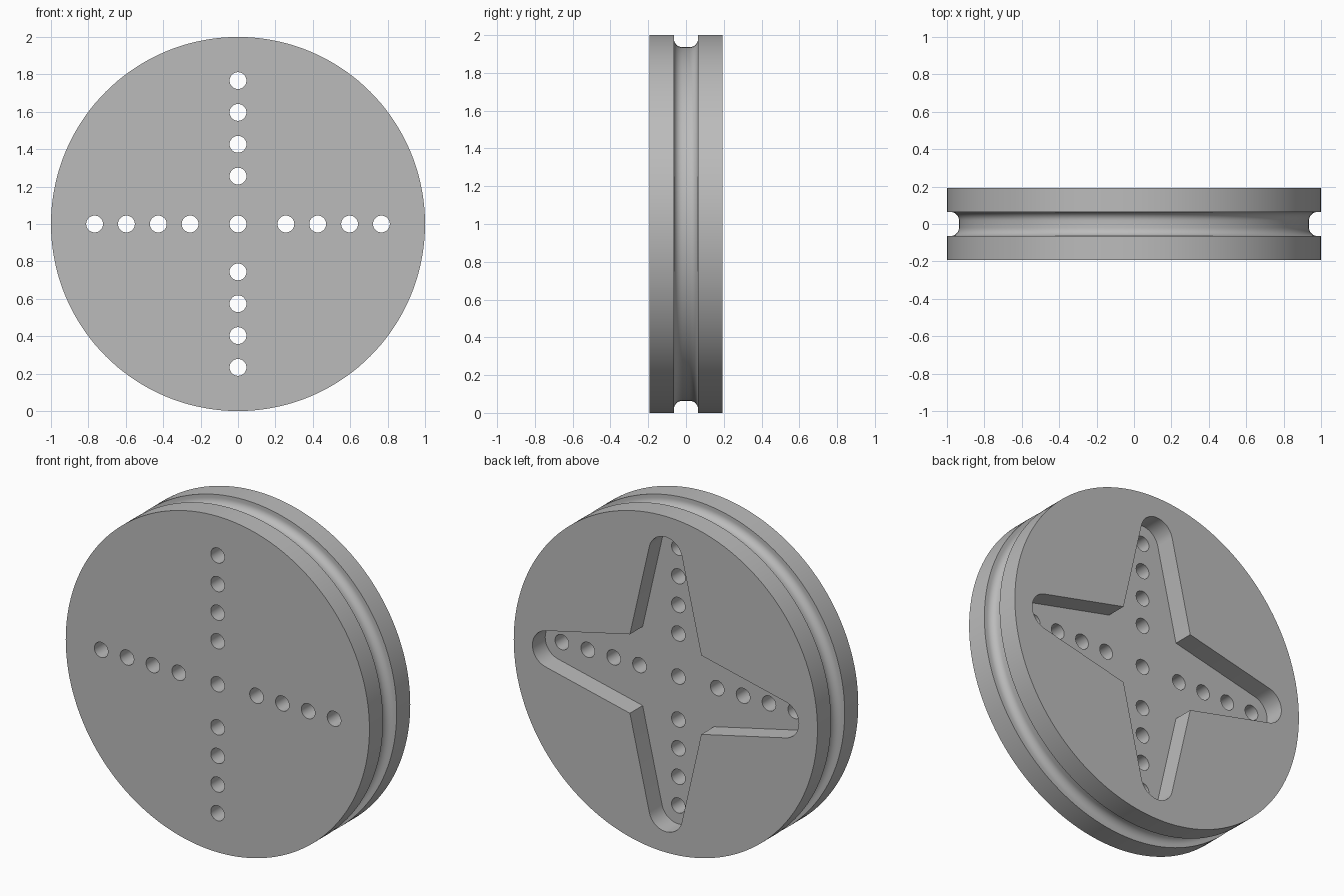
import bpy, bmesh, math
from mathutils import Vector, Matrix

R, HALF = 1.0, 0.192            # wheel radius, half thickness
GROOVE, FILLET = 0.064, 0.045   # groove depth (and half width), corner radius
RECESS = 0.12                   # depth of the star pocket
CENTRE = Vector((0, 0, R))

cube = bpy.data.objects.get("Cube")
if cube:
    bpy.data.objects.remove(cube, do_unlink=True)

grey = bpy.data.materials.new("grey_plastic")
grey.use_nodes = True
grey.diffuse_color = (0.5, 0.5, 0.5, 1)
grey.node_tree.nodes["Principled BSDF"].inputs["Base Color"].default_value = (0.5, 0.5, 0.5, 1)


def finish(bm, name):
    bmesh.ops.recalc_face_normals(bm, faces=bm.faces)
    mesh = bpy.data.meshes.new(name)
    bm.to_mesh(mesh)
    bm.free()
    mesh.materials.append(grey)
    obj = bpy.data.objects.new(name, mesh)
    bpy.context.collection.objects.link(obj)
    return obj


def lathe(profile, name, steps=144):
    """Turn (radius, y) points around the y axis and cap both ends."""
    bm = bmesh.new()
    rings = []
    for r, y in profile:
        angles = [math.tau * i / steps for i in range(steps)]
        rings.append([bm.verts.new(CENTRE + Vector((r * math.cos(a), y, r * math.sin(a))))
                      for a in angles])
    for a, b in zip(rings, rings[1:]):
        for i in range(steps):
            j = (i + 1) % steps
            bm.faces.new((a[i], a[j], b[j], b[i]))
    bm.faces.new(rings[0])
    bm.faces.new(rings[-1])
    return finish(bm, name)


def prism(outline, y0, y1, bm):
    """Extrude an (x, z) outline along y."""
    face = bm.faces.new([bm.verts.new(CENTRE + Vector((x, y0, z))) for x, z in outline])
    top = bmesh.ops.extrude_face_region(bm, geom=[face])["geom"]
    bmesh.ops.translate(bm, vec=(0, y1 - y0, 0),
                        verts=[v for v in top if isinstance(v, bmesh.types.BMVert)])


def circle(x, z, r, steps=32):
    return [(x + r * math.cos(math.tau * i / steps), z + r * math.sin(math.tau * i / steps))
            for i in range(steps)]


def cut(obj, cutter):
    cutter.hide_render = True
    mod = obj.modifiers.new("cut", 'BOOLEAN')
    mod.operation, mod.solver, mod.object = 'DIFFERENCE', 'EXACT', cutter
    bpy.context.view_layer.objects.active = obj
    bpy.ops.object.modifier_apply(modifier=mod.name)
    bpy.data.objects.remove(cutter, do_unlink=True)


# Wheel body with a round-cornered rim groove
half = [(R, HALF), (R, GROOVE)]
for i in range(9):
    a = math.pi / 2 * i / 8
    half.append((R - GROOVE + FILLET * (1 - math.sin(a)),
                 GROOVE - FILLET * (1 - math.cos(a))))
wheel = lathe(half + [(r, -y) for r, y in reversed(half)], "grooved_wheel")

# Four-armed star pocket in the back: tangent edges and round arm tips
TIP, TIP_R, INNER = 0.767, 0.11, 0.235
to_corner = Vector((INNER, INNER - TIP))
start = math.atan2(to_corner.y, to_corner.x) + math.acos(TIP_R / to_corner.length)
arm = [Vector((INNER, INNER))]
for i in range(17):
    a = start + (math.pi - 2 * start) * i / 16
    arm.append(Vector((TIP_R * math.cos(a), TIP + TIP_R * math.sin(a))))
star = [Matrix.Rotation(math.pi / 2 * k, 2) @ p for k in range(4) for p in arm]
bm = bmesh.new()
prism(star, HALF - RECESS, HALF + 0.1, bm)
cut(wheel, finish(bm, "star_cutter"))

# Cross of through holes
bm = bmesh.new()
prism(circle(0, 0, 0.045), -0.4, 0.4, bm)
for k in range(4):
    for i in range(4):
        d = 0.256 + 0.1703 * i
        a = math.pi / 2 * k
        prism(circle(d * math.cos(a), d * math.sin(a), 0.045), -0.4, 0.4, bm)
cut(wheel, finish(bm, "hole_cutter"))

# Smooth round surfaces, sharp edges kept
bpy.ops.object.select_all(action='DESELECT')
wheel.select_set(True)
bpy.context.view_layer.objects.active = wheel
bpy.ops.object.shade_smooth_by_angle(angle=math.radians(30))
